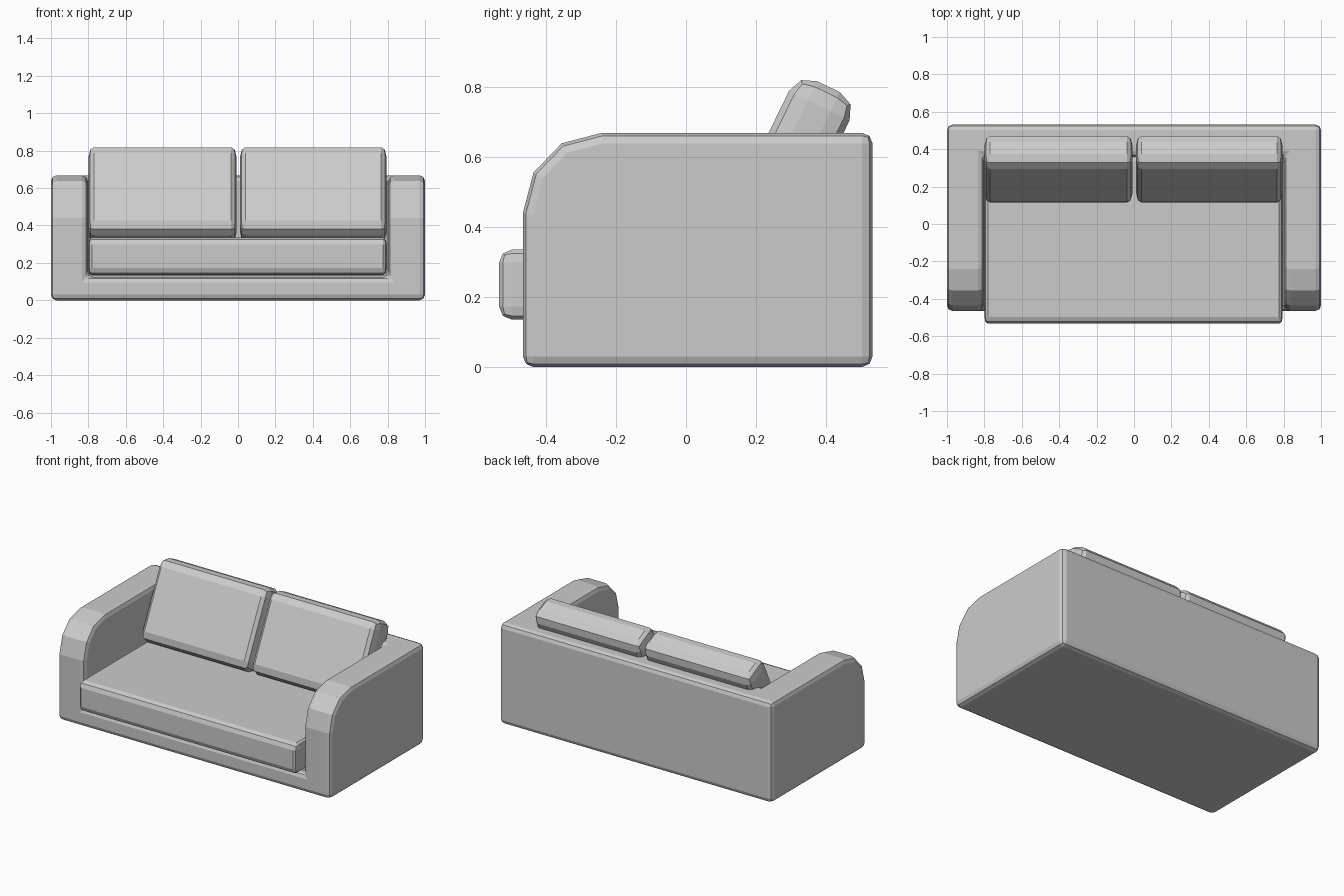
import bpy
import bmesh
from math import radians
from mathutils import Matrix

if "Cube" in bpy.data.objects:
    bpy.data.objects.remove(bpy.data.objects["Cube"])


def add_object(name, bm):
    bmesh.ops.recalc_face_normals(bm, faces=bm.faces)
    mesh = bpy.data.meshes.new(name)
    bm.to_mesh(mesh)
    bm.free()
    ob = bpy.data.objects.new(name, mesh)
    bpy.context.collection.objects.link(ob)
    return ob


def box_mesh(lo, hi):
    bm = bmesh.new()
    bmesh.ops.create_cube(bm, size=1)
    for v in bm.verts:
        v.co = [(a + b) / 2 + c * (b - a) for a, b, c in zip(lo, hi, v.co)]
    return bm


def round_edges(ob, width):
    m = ob.modifiers.new("Bevel", 'BEVEL')
    m.width = width
    m.segments = 2
    m.limit_method = 'ANGLE'
    m.angle_limit = radians(50)


def cushion(name, lo, hi, bevel, tilt=0):
    # Box stretched in x and squeezed back by object scale: narrower side rounding
    bm = box_mesh((lo[0] * 2, lo[1], lo[2]), (hi[0] * 2, hi[1], hi[2]))
    bmesh.ops.rotate(bm, verts=bm.verts, cent=(0, 0, 0),
                     matrix=Matrix.Rotation(radians(tilt), 3, 'X'))
    ob = add_object(name, bm)
    ob.scale.x = 0.5
    round_edges(ob, bevel)
    return ob


# Sofa frame: side profile extruded across the width
profile = [(-0.465, 0), (0.532, 0), (0.532, 0.668), (-0.24, 0.668),
           (-0.355, 0.638), (-0.435, 0.555), (-0.465, 0.44)]
bm = bmesh.new()
face = bm.faces.new([bm.verts.new((-1, y, z)) for y, z in profile])
ext = bmesh.ops.extrude_face_region(bm, geom=[face])
bmesh.ops.translate(bm, vec=(2, 0, 0),
                    verts=[v for v in ext["geom"] if isinstance(v, bmesh.types.BMVert)])
frame = add_object("frame", bm)

# Hollow between the arms
cutter = add_object("seat_cutter", box_mesh((-0.805, -1, 0.125), (0.805, 0.36, 1)))
cutter.hide_render = True
cutter.hide_viewport = True
cutter.display_type = 'WIRE'
cut = frame.modifiers.new("Hollow", 'BOOLEAN')
cut.operation = 'DIFFERENCE'
cut.solver = 'EXACT'
cut.object = cutter
round_edges(frame, 0.03)

# Seat cushion
cushion("seat_cushion", (-0.8, -0.533, 0.135), (0.795, 0.37, 0.335), 0.037)

# Two leaning back cushions
for side, x0, x1 in (("left", -0.8, -0.007), ("right", 0.01, 0.795)):
    cushion(f"back_cushion_{side}", (x0, -0.081, 0.375), (x1, 0.111, 0.897), 0.06, -26)
